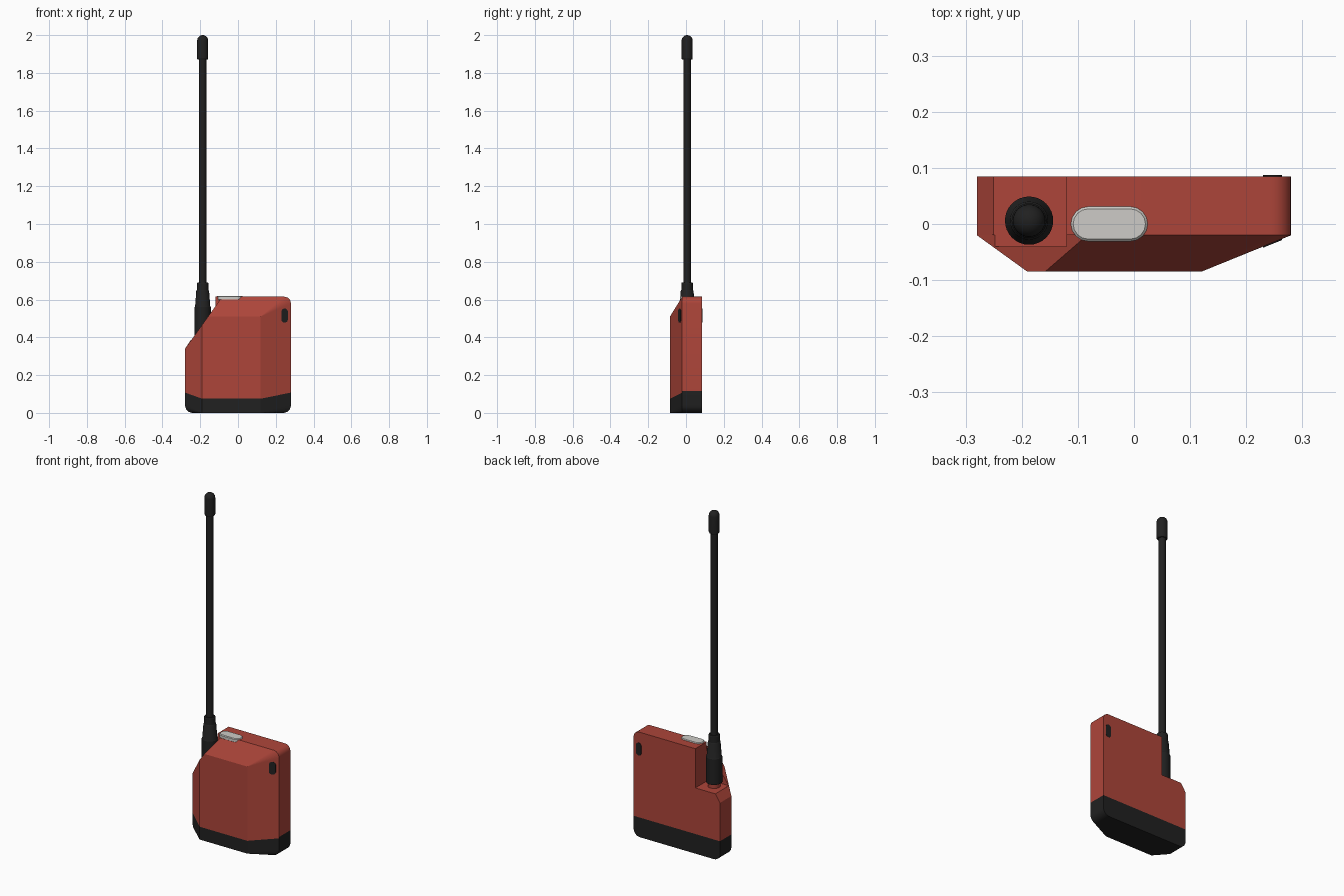
import bpy, bmesh, math
from mathutils import Vector

old = bpy.data.objects.get("Cube")
if old:
    bpy.data.objects.remove(old, do_unlink=True)


def material(name, rgb):
    m = bpy.data.materials.new(name)
    m.use_nodes = True
    m.diffuse_color = (*rgb, 1)
    bsdf = m.node_tree.nodes["Principled BSDF"]
    bsdf.inputs["Base Color"].default_value = (*rgb, 1)
    bsdf.inputs["Roughness"].default_value = 0.6
    return m


RED = material("brick red", (0.42, 0.06, 0.042))
BLACK = material("rubber black", (0.015, 0.015, 0.015))
SILVER = material("light grey", (0.61, 0.6, 0.57))


def finish(name, bm, mats, smooth=True):
    bmesh.ops.recalc_face_normals(bm, faces=bm.faces)
    mesh = bpy.data.meshes.new(name)
    bm.to_mesh(mesh)
    bm.free()
    for m in mats:
        mesh.materials.append(m)
    ob = bpy.data.objects.new(name, mesh)
    bpy.context.collection.objects.link(ob)
    bpy.ops.object.select_all(action='DESELECT')
    ob.select_set(True)
    bpy.context.view_layer.objects.active = ob
    if smooth:
        bpy.ops.object.shade_smooth_by_angle(angle=math.radians(30))
    return ob


def arc(cx, cz, r, start, steps=6):
    """Quarter circle, counter-clockwise from start degrees."""
    angles = [math.radians(start + 90 * i / steps) for i in range(steps + 1)]
    return [(cx + r * math.cos(a), cz + r * math.sin(a)) for a in angles]


def stadium(cx, cy, length, width, steps=8):
    """Closed slot outline, long along its first axis."""
    r, h = width / 2, (length - width) / 2
    pts = []
    for side, start in ((1, -90), (-1, 90)):
        for i in range(steps + 1):
            a = math.radians(start + 180 * i / steps)
            pts.append((cx + side * h + r * math.cos(a), cy + r * math.sin(a)))
    return pts


def prism(lower, upper):
    """Closed solid between two matching outlines."""
    bm = bmesh.new()
    a = [bm.verts.new(p) for p in lower]
    b = [bm.verts.new(p) for p in upper]
    bm.faces.new(a)
    bm.faces.new(b)
    for i in range(len(a)):
        j = (i + 1) % len(a)
        bm.faces.new((a[i], a[j], b[j], b[i]))
    return bm


def split_colour(bm, point, normal):
    """Cut along a plane; faces below it take the second material."""
    point, normal = Vector(point), Vector(normal)
    bmesh.ops.bisect_plane(bm, geom=bm.verts[:] + bm.edges[:] + bm.faces[:],
                           plane_co=point, plane_no=normal)
    for f in bm.faces:
        f.material_index = int((f.calc_center_median() - point).dot(normal) < 0)


W, TOP, SEAM, DEPTH = 0.28, 0.615, -0.02, 0.085
NOTCH_X, NOTCH_Z = -0.12, 0.385
CORNER, FOOT = 0.035, 0.04

# Rear half of the case, with the antenna notch in its outline
foot = arc(-W + FOOT, FOOT, FOOT, 180) + arc(W - FOOT, FOOT, FOOT, 270)
shoulder = arc(W - CORNER, TOP - CORNER, CORNER, 0)
outline = foot + shoulder + [(NOTCH_X, TOP), (NOTCH_X, NOTCH_Z), (-0.25, NOTCH_Z), (-W, 0.34)]
bm = prism([(x, SEAM, z) for x, z in outline], [(x, DEPTH, z) for x, z in outline])
split_colour(bm, (0, 0, 0.115), (0, 0, 1))
finish("rear_case", bm, [RED, BLACK])

# Front half: tapered hull from the seam to a smaller front panel
bm = bmesh.new()
for x, z in foot + shoulder + [(-W, TOP)]:
    bm.verts.new((x, SEAM, z))
for x in (-0.19, 0.12):
    for z in (0, 0.51):
        bm.verts.new((x, -DEPTH, z))
bmesh.ops.convex_hull(bm, input=bm.verts)
bmesh.ops.dissolve_limit(bm, angle_limit=0.01, verts=bm.verts, edges=bm.edges)
# Slanted shoulder beside the antenna
cut = bmesh.ops.bisect_plane(bm, geom=bm.verts[:] + bm.edges[:] + bm.faces[:],
                             plane_co=(-W, 0, 0.34), plane_no=(-1.4, 0, 1), clear_outer=True)
edges = [g for g in cut["geom_cut"] if isinstance(g, bmesh.types.BMEdge)]
bmesh.ops.holes_fill(bm, edges=edges, sides=0)
front = finish("front_case", bm, [RED, BLACK], smooth=False)

# Clearance pocket for the antenna base
box = [(-0.5, -0.04), (NOTCH_X, -0.04), (NOTCH_X, 0.2), (-0.5, 0.2)]
cutter = finish("notch_cutter", prism([(x, y, NOTCH_Z) for x, y in box],
                                      [(x, y, 0.8) for x, y in box]), [RED], smooth=False)
cutter.hide_render = True
mod = front.modifiers.new("notch", 'BOOLEAN')
mod.operation = 'DIFFERENCE'
mod.solver = 'EXACT'
mod.object = cutter
bpy.context.view_layer.objects.active = front
bpy.ops.object.modifier_apply(modifier=mod.name)
bpy.data.objects.remove(cutter, do_unlink=True)

# Black foot on the front half, rising towards the seam
bm = bmesh.new()
bm.from_mesh(front.data)
split_colour(bm, (0, -DEPTH, 0.075), (0, -0.5, 1))
bm.to_mesh(front.data)
bm.free()

# Button on top
pts = stadium(-0.044, 0, 0.137, 0.062)
bm = prism([(x, y, 0.597) for x, y in pts], [(x, y, 0.62) for x, y in pts])
rims = [e for e in bm.edges if abs(e.verts[0].co.z - e.verts[1].co.z) < 1e-5]
bmesh.ops.bevel(bm, geom=rims, offset=0.004, segments=1, affect='EDGES')
finish("top_button", bm, [SILVER])


# Strap slots, on the slanted front side and on the back
def slant(x):
    return -DEPTH + (x - 0.12) * (DEPTH + SEAM) / (W - 0.12)


slot = stadium(0.515, 0.247, 0.075, 0.034)
for name, surface in (("front_strap_slot", slant), ("rear_strap_slot", lambda x: DEPTH)):
    finish(name, prism([(x, surface(x) - 0.002, z) for z, x in slot],
                       [(x, surface(x) + 0.002, z) for z, x in slot]), [BLACK])


# Antenna parts, turned around one axis
def lathe(name, profile, mat, sides=32):
    bm = bmesh.new()
    rings = []
    for r, z in profile:
        rings.append([bm.verts.new((-0.187 + r * math.cos(math.tau * i / sides),
                                    0.006 + r * math.sin(math.tau * i / sides), z))
                      for i in range(sides)])
    for a, b in zip(rings, rings[1:]):
        for i in range(sides):
            j = (i + 1) % sides
            bm.faces.new((a[i], a[j], b[j], b[i]))
    bm.faces.new(rings[0])
    bm.faces.new(rings[-1])
    finish(name, bm, [mat])


lathe("antenna_collar", [(0.034, 0.38), (0.034, 0.42)], RED)
lathe("antenna_base", [(0.043, 0.41), (0.043, 0.56), (0.04, 0.565), (0.034, 0.645),
                       (0.031, 0.65), (0.031, 0.685), (0.028, 0.69)], BLACK)
lathe("antenna_rod", [(0.02, 0.68), (0.02, 1.88)], BLACK)
R = 0.029
dome = [(R * math.cos(math.radians(a)), 2 - R + R * math.sin(math.radians(a)))
        for a in range(0, 88, 12)]
lathe("antenna_tip", [(R - 0.003, 1.87), (R, 1.875)] + dome, BLACK)
